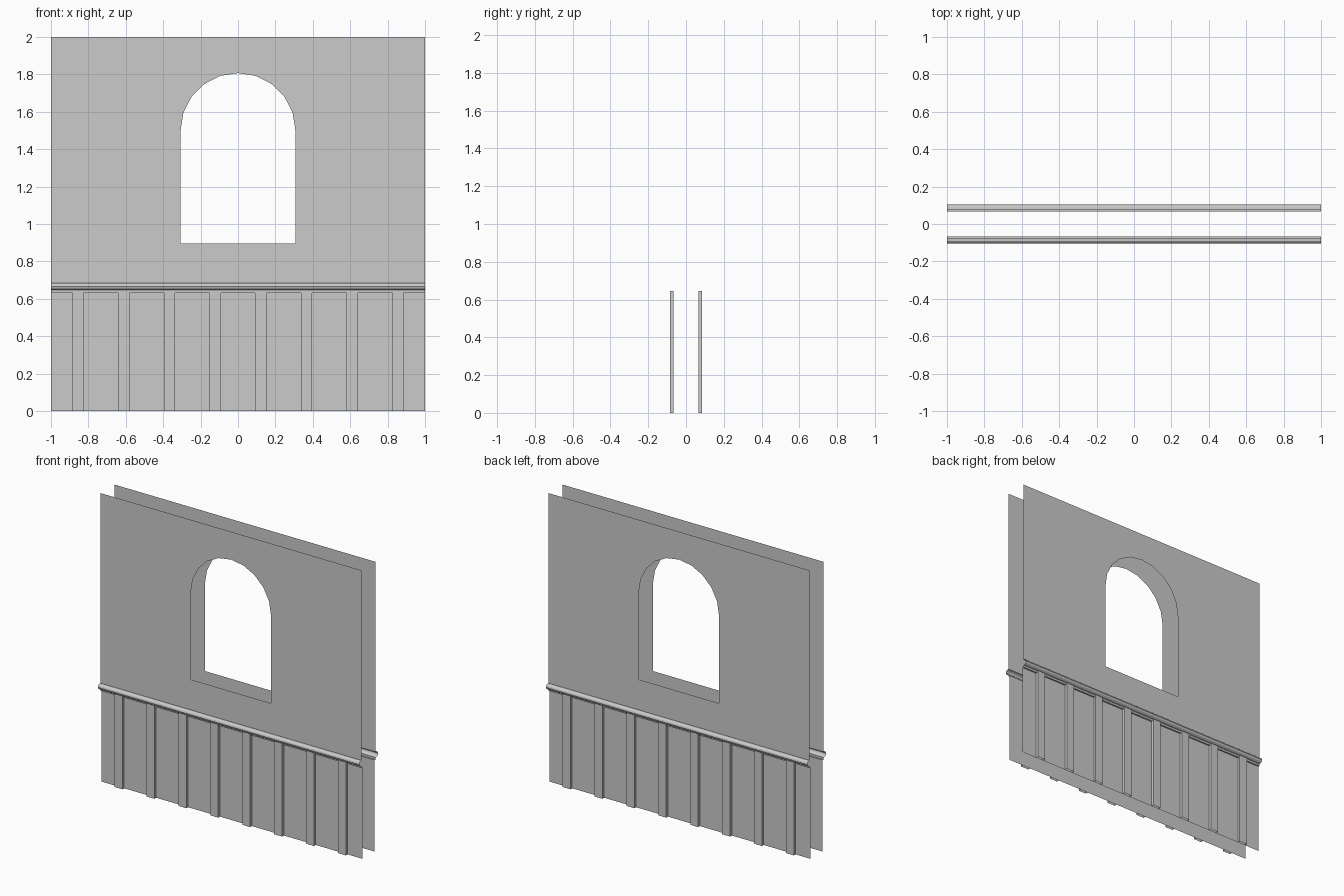
import bpy, bmesh, math

if "Cube" in bpy.data.objects:
    bpy.data.objects.remove(bpy.data.objects["Cube"])

Y_WALL, Y_PANEL, Y_BATTEN = -0.077, -0.066, -0.085
Z_RAIL, Z_LIP = 0.685, 0.632
HOLE_R, SILL, SPRING = 0.307, 0.895, 1.5


def make_object(name, bm, axes):
    """Finish a bmesh as an object and mirror it along the given axes."""
    mesh = bpy.data.meshes.new(name)
    bm.to_mesh(mesh)
    bm.free()
    obj = bpy.data.objects.new(name, mesh)
    bpy.context.collection.objects.link(obj)
    mod = obj.modifiers.new("mirror", "MIRROR")
    mod.use_axis = ["X" in axes, "Y" in axes, False]
    mod.merge_threshold = 0.0001
    return obj


def sweep(bm, points, offset):
    """Open strip: sweep a line of points along an offset, without end caps."""
    start = [bm.verts.new(p) for p in points]
    end = [bm.verts.new([a + b for a, b in zip(p, offset)]) for p in points]
    for i in range(len(points) - 1):
        bm.faces.new((start[i], end[i], end[i + 1], start[i + 1]))


# Upper wall: right half with half of the arched window, mirrored to all sides
bm = bmesh.new()
arch = [(HOLE_R * math.cos(math.radians(18 * i)),
         SPRING + HOLE_R * math.sin(math.radians(18 * i))) for i in range(5)]
arch.append((0, SPRING + HOLE_R))
outline = [(0, Z_RAIL), (1, Z_RAIL), (1, 2), (0, 2)]
outline += arch[::-1] + [(HOLE_R, SILL), (0, SILL)]
bm.faces.new([bm.verts.new((x, Y_WALL, z)) for x, z in outline])
make_object("upper_wall", bm, "XY")

# Rounded chair rail, open at both ends
bm = bmesh.new()
rail = [(Y_WALL, Z_RAIL), (-0.090, 0.684), (-0.099, 0.677), (-0.103, 0.666),
        (-0.099, 0.655), (-0.090, 0.648), (Y_WALL, 0.646)]
sweep(bm, [(-1, y, z) for y, z in rail[::-1]], (2, 0, 0))
make_object("chair_rail", bm, "Y")

# Recessed lower panel with the small lip beneath the rail
bm = bmesh.new()
panel = [(Y_PANEL, 0), (Y_PANEL, Z_LIP), (Y_WALL, Z_LIP), (Y_WALL, 0.646)]
sweep(bm, [(-1, y, z) for y, z in panel], (2, 0, 0))
make_object("lower_panel", bm, "Y")

# Eight vertical battens
bm = bmesh.new()
for i in range(8):
    x = (i - 3.5) * 0.2443
    profile = [(x + 0.03, Y_PANEL), (x + 0.03, Y_BATTEN),
               (x - 0.03, Y_BATTEN), (x - 0.03, Y_PANEL)]
    sweep(bm, [(px, py, 0) for px, py in profile], (0, 0, 0.645))
bmesh.ops.reverse_faces(bm, faces=[f for f in bm.faces
                                   if f.normal.y > 0.5])
bm.normal_update()
if any(f.normal.y > 0.5 for f in bm.faces):
    bmesh.ops.reverse_faces(bm, faces=bm.faces[:])
make_object("battens", bm, "Y")
